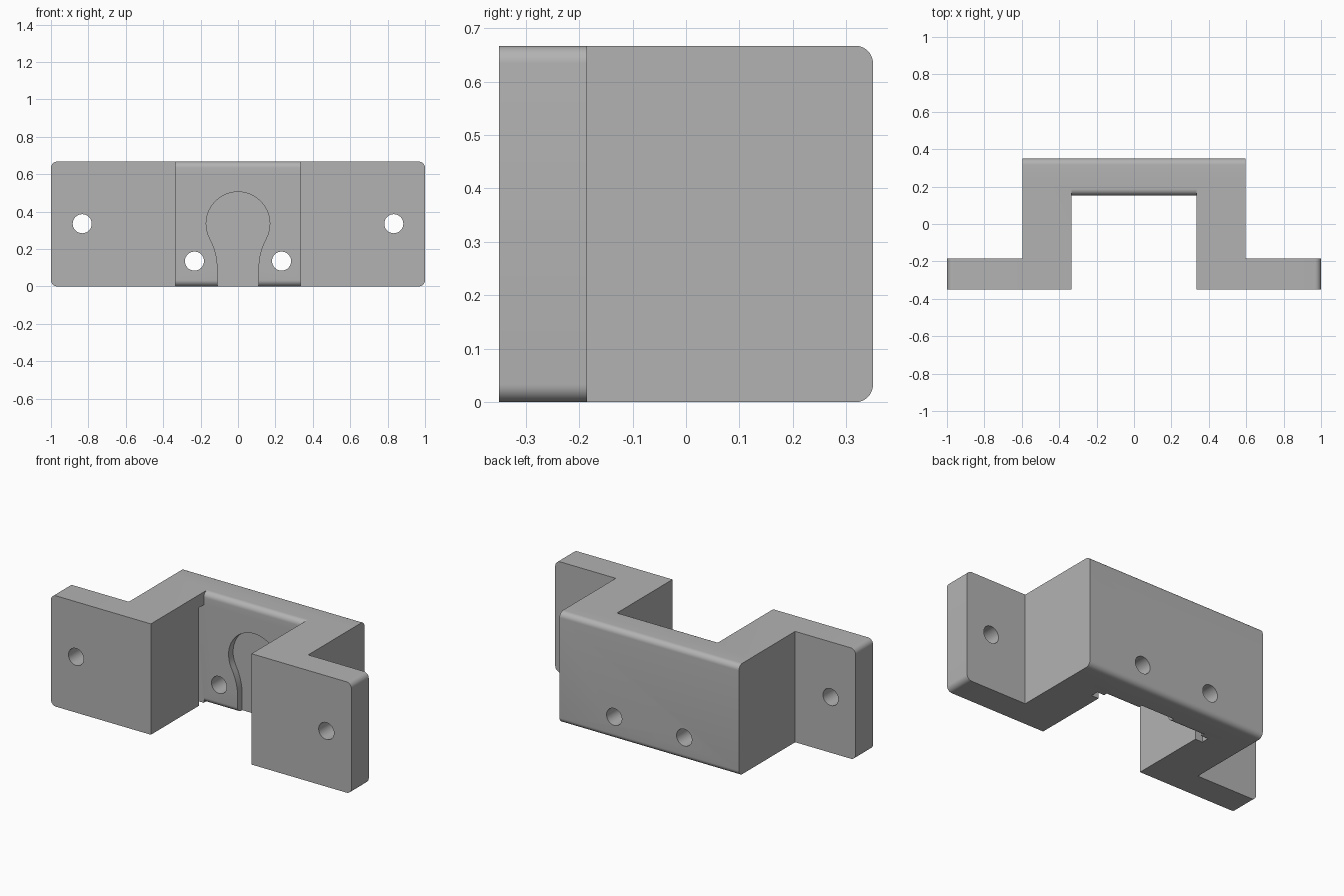
import bpy
import bmesh
from math import cos, sin, pi, radians, atan2

if "Cube" in bpy.data.objects:
    bpy.data.objects.remove(bpy.data.objects["Cube"])

H = 0.667          # overall height
SLOT = 0.335       # half width of the central opening
ARM = 0.597        # outer half width of the arms
FRONT, BACK = -0.35, 0.35
WALL = 0.153       # front face of the back wall
WING = -0.185      # back face of the mounting wings
R = 0.033          # rounded edge radius

grey = bpy.data.materials.new("plain_grey")
grey.use_nodes = True
grey.diffuse_color = (0.45, 0.45, 0.45, 1)
grey.node_tree.nodes["Principled BSDF"].inputs["Base Color"].default_value = (0.45, 0.45, 0.45, 1)


def arc(cx, cz, r, a0, a1, n):
    return [(cx + r * cos(a0 + (a1 - a0) * i / n), cz + r * sin(a0 + (a1 - a0) * i / n))
            for i in range(n + 1)]


def prism(name, points, axis, lo, hi):
    """Extrude a closed outline along x or y."""
    bm = bmesh.new()
    place = (lambda u, v: (lo, u, v)) if axis == "x" else (lambda u, v: (u, lo, v))
    face = bm.faces.new([bm.verts.new(place(u, v)) for u, v in points])
    ext = bmesh.ops.extrude_face_region(bm, geom=[face])
    move = (hi - lo, 0, 0) if axis == "x" else (0, hi - lo, 0)
    bmesh.ops.translate(bm, vec=move, verts=[g for g in ext["geom"] if isinstance(g, bmesh.types.BMVert)])
    bmesh.ops.recalc_face_normals(bm, faces=bm.faces)
    mesh = bpy.data.meshes.new(name)
    bm.to_mesh(mesh)
    bm.free()
    mesh.materials.append(grey)
    obj = bpy.data.objects.new(name, mesh)
    bpy.context.collection.objects.link(obj)
    return obj


def rect(a, b, c, d):
    return [(a, c), (b, c), (b, d), (a, d)]


def combine(target, tool, operation):
    mod = target.modifiers.new(operation.lower(), "BOOLEAN")
    mod.operation, mod.solver, mod.object = operation, "EXACT", tool
    bpy.context.view_layer.objects.active = target
    bpy.ops.object.modifier_apply(modifier=mod.name)
    bpy.data.objects.remove(tool)


# Back wall with rounded long edges
outline = (arc(BACK - R, R, R, -pi / 2, 0, 8) + arc(BACK - R, H - R, R, 0, pi / 2, 8)
           + arc(WALL + R, H - R, R, pi / 2, pi, 8) + arc(WALL + R, R, R, pi, 1.5 * pi, 8))
bracket = prism("mounting_bracket", outline, "x", -ARM, ARM)

# Arms and rounded wings on both sides
for s in (-1, 1):
    arm = prism("arm", rect(s * SLOT, s * ARM, 0, H), "y", FRONT, 0.25)
    combine(bracket, arm, "UNION")
    tip = arc(1 - R, R, R, -pi / 2, 0, 8) + arc(1 - R, H - R, R, 0, pi / 2, 8)
    wing_outline = [(0.5, 0)] + tip + [(0.5, H)]
    wing = prism("wing", [(s * u, v) for u, v in wing_outline], "y", FRONT, WING)
    combine(bracket, wing, "UNION")

# Slide-in channel cut into the arms, open at the bottom
channel = prism("channel_cutter", rect(-0.383, 0.383, -0.1, 0.59), "y", 0.107, WALL)
combine(bracket, channel, "DIFFERENCE")

# Keyhole groove: round head with a curved neck, open at the bottom
cz, head = 0.335, 0.17
a = radians(-28)
hx, hz = head * cos(a), cz + head * sin(a)
neck = [(0.11, -0.1), (0.11, 0.1)]
ctrl = (0.11, 0.18)
for i in range(1, 8):
    t = i / 8
    neck.append(tuple((1 - t) ** 2 * p + 2 * t * (1 - t) * q + t * t * e
                      for p, q, e in zip(neck[1], ctrl, (hx, hz))))
keyhole = neck + arc(0, cz, head, a, pi - a, 40) + [(-u, v) for u, v in reversed(neck)]
combine(bracket, prism("keyhole_cutter", keyhole, "y", 0.05, WALL + 0.043), "DIFFERENCE")

# Screw holes through the wings and the back wall
for s in (-1, 1):
    for x, z in ((0.833, 0.335), (0.233, 0.135)):
        ring = arc(s * x, z, 0.051, 0, 2 * pi, 32)[:-1]
        combine(bracket, prism("hole_cutter", ring, "y", -0.6, 0.6), "DIFFERENCE")

bpy.ops.object.select_all(action="DESELECT")
bracket.select_set(True)
bpy.context.view_layer.objects.active = bracket
bpy.ops.object.shade_smooth_by_angle(angle=radians(30))
